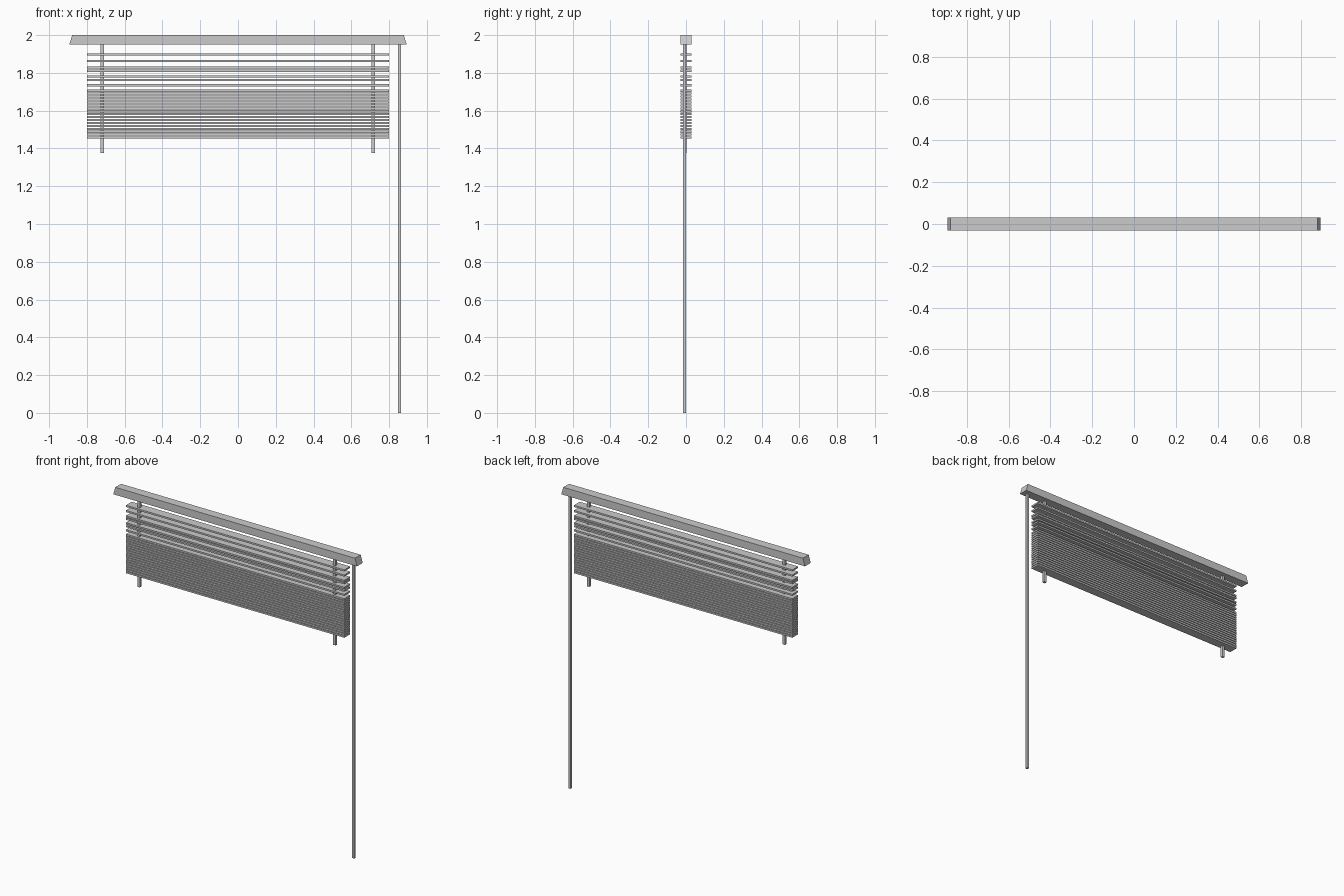
import bpy, bmesh

if "Cube" in bpy.data.objects:
    bpy.data.objects.remove(bpy.data.objects["Cube"])


def box(name, x0, x1, y0, y1, z0, z1, flare=0.0):
    """Box between two corners; flare widens the bottom in x."""
    bm = bmesh.new()
    bmesh.ops.create_cube(bm, size=1)
    for v in bm.verts:
        top = v.co.z > 0
        x = x1 if v.co.x > 0 else x0
        if not top:
            x += flare if v.co.x > 0 else -flare
        v.co = (x, y1 if v.co.y > 0 else y0, z1 if top else z0)
    me = bpy.data.meshes.new(name)
    bm.to_mesh(me)
    bm.free()
    ob = bpy.data.objects.new(name, me)
    bpy.context.collection.objects.link(ob)
    return ob


# Head rail with slanted ends
box("head_rail", -0.878, 0.878, -0.03, 0.03, 1.95, 2.0, flare=0.015)

# Two lift cords
for side, x in (("left", -0.719), ("right", 0.716)):
    box(side + "_lift_cord", x - 0.009, x + 0.009, -0.014, 0.002, 1.375, 1.95)

# Long control wand
box("control_wand", 0.846, 0.862, -0.015, 0.001, 0.0, 1.95)

# Slats: open at the top, gathered closely below
tops = [1.902, 1.868, 1.833, 1.817, 1.787, 1.768, 1.74]
tops += [1.711 - 0.0155 * i for i in range(17)]
for i, z in enumerate(tops):
    box("slat_%02d" % i, -0.8, 0.8, -0.03, 0.03, z - 0.011, z)
